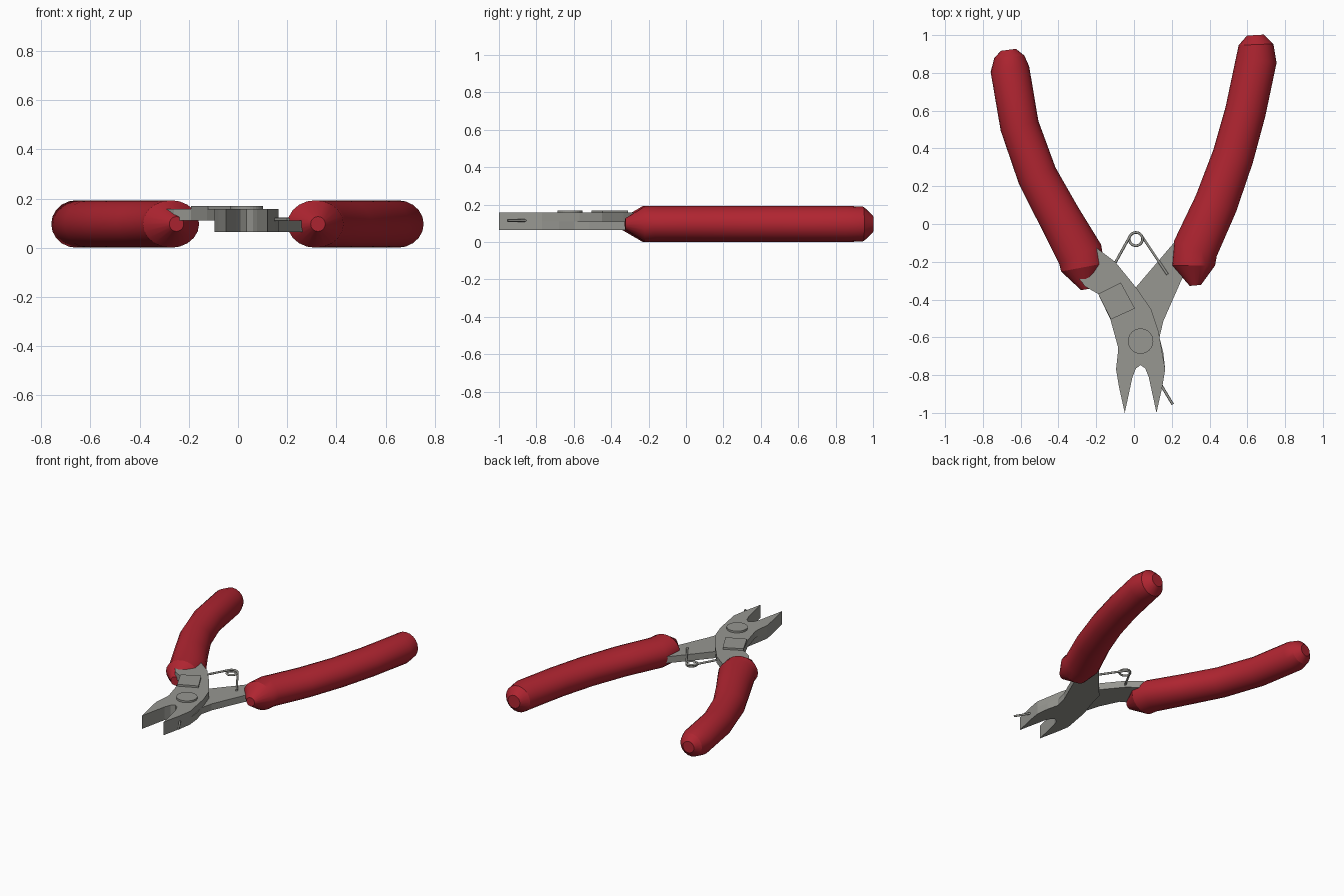
import bpy
import bmesh
import math
from mathutils import Vector

cube = bpy.data.objects.get("Cube")
if cube:
    bpy.data.objects.remove(cube)


def make_material(name, rgb):
    mat = bpy.data.materials.new(name)
    mat.use_nodes = True
    colour = (*rgb, 1)
    mat.diffuse_color = colour
    mat.node_tree.nodes["Principled BSDF"].inputs["Base Color"].default_value = colour
    return mat


RED = make_material("red_grip", (0.43, 0.018, 0.03))
STEEL = make_material("grey_steel", (0.31, 0.31, 0.285))


def add_object(name, bm, mat):
    bmesh.ops.recalc_face_normals(bm, faces=bm.faces)
    mesh = bpy.data.meshes.new(name)
    bm.to_mesh(mesh)
    bm.free()
    mesh.materials.append(mat)
    obj = bpy.data.objects.new(name, mesh)
    bpy.context.collection.objects.link(obj)
    return obj


def add_plate(name, outline, low, high):
    """Flat plate with a straight-sided outline."""
    bm = bmesh.new()
    face = bm.faces.new([bm.verts.new((x, y, low)) for x, y in outline])
    grown = bmesh.ops.extrude_face_region(bm, geom=[face])["geom"]
    verts = [v for v in grown if isinstance(v, bmesh.types.BMVert)]
    bmesh.ops.translate(bm, verts=verts, vec=(0, 0, high - low))
    return add_object(name, bm, STEEL)


def add_grip(name, stations, sides=20, half_height=0.0965):
    """Round section swept along (x, y, radius) stations and capped."""
    bm = bmesh.new()
    points = [Vector((x, y, 0)) for x, y, r in stations]
    rings = []
    for i, (x, y, r) in enumerate(stations):
        along = points[min(i + 1, len(points) - 1)] - points[max(i - 1, 0)]
        side = Vector((along.y, -along.x, 0)).normalized()
        ring = []
        for k in range(sides):
            a = math.tau * k / sides
            up = half_height + min(r, half_height) * math.sin(a)
            ring.append(bm.verts.new(points[i] + side * r * math.cos(a) + Vector((0, 0, up))))
        rings.append(ring)
    for a, b in zip(rings, rings[1:]):
        for k in range(sides):
            n = (k + 1) % sides
            bm.faces.new((a[k], a[n], b[n], b[k]))
    bm.faces.new(rings[0])
    bm.faces.new(rings[-1])
    obj = add_object(name, bm, RED)
    bpy.ops.object.select_all(action="DESELECT")
    obj.select_set(True)
    bpy.context.view_layer.objects.active = obj
    bpy.ops.object.shade_smooth_by_angle(angle=math.radians(28))
    return obj


def add_wire(name, path, radius=0.007):
    curve = bpy.data.curves.new(name, "CURVE")
    curve.dimensions = "3D"
    curve.bevel_depth = radius
    curve.bevel_resolution = 2
    curve.use_fill_caps = True
    spline = curve.splines.new("POLY")
    spline.points.add(len(path) - 1)
    for point, co in zip(spline.points, path):
        point.co = (*co, 1)
    curve.materials.append(STEEL)
    obj = bpy.data.objects.new(name, curve)
    bpy.context.collection.objects.link(obj)
    return obj


# Grips, from the rounded rear end to the tapered front
add_grip("right_grip", [
    (-.665, .922, .04), (-.66, .885, .08), (-.657, .82, .103), (-.606, .52, .103),
    (-.513, .257, .106), (-.397, .04, .112), (-.285, -.16, .122),
    (-.272, -.23, .116), (-.25, -.345, .03)])
add_grip("left_grip", [
    (.643, 1.0, .045), (.646, .95, .092), (.648, .87, .108), (.59, .595, .108),
    (.524, .357, .11), (.434, .108, .115), (.325, -.13, .12),
    (.315, -.22, .114), (.325, -.325, .03)])

# Levers: half-thickness arm and pivot, with a full-thickness jaw
PIVOT = 0.035
LOW, MID, HIGH = 0.064, 0.11, 0.157
jaw = [(.095, -.57), (.13, -.77), (.115, -.86), (.084, -1.0),
       (.043, -.81), (.025, -.765), (0, -.747)]
heel = [(-.07, -.735), (-.12, -.68)]
seat = [(0, -.735), (.07, -.735), (.12, -.68)]


def placed(points, side):
    return [(PIVOT + side * x, y) for x, y in points]


def add_lever(name, arm, side, plate_z, jaw_z):
    add_plate(name + "_lever", placed(jaw + heel, side) + arm, *plate_z)
    add_plate(name + "_jaw", placed(jaw[1:] + seat, side), *jaw_z)


add_lever("upper", [(-.085, -.65), (-.125, -.505), (-.19, -.37), (-.26, -.33),
                    (-.355, -.2), (-.26, -.08), (-.1, -.2), (.01, -.335), (.09, -.45)],
          1, (MID, HIGH), (LOW, MID))
add_lever("lower", [(.135, -.6), (.155, -.515), (.254, -.29), (.32, -.2),
                    (.245, -.06), (.01, -.335), (-.02, -.45)],
          -1, (LOW, MID), (MID, HIGH))

# Raised pad and rivet head
TOP = 0.17
add_plate("raised_pad", [(-.19, -.37), (-.07, -.31), (.005, -.447), (-.122, -.505)], HIGH, TOP)
rivet = [(PIVOT + .067 * math.cos(math.tau * k / 32), -.62 + .067 * math.sin(math.tau * k / 32))
         for k in range(32)]
add_plate("rivet_head", rivet, HIGH, TOP)

# Return spring: two legs joined by a coil
coil = []
for step in range(48):
    a = math.radians(150 - 10 * step)
    coil.append((.01 + .035 * math.cos(a), -.08 + .035 * math.sin(a), .13 - .0003 * step))
add_wire("return_spring", [(-.11, -.225, .13)] + coil + [(.177, -.267, .116)])

# Short wire beside the jaw
add_wire("jaw_wire", [(.13, -.83, .115), (.205, -.955, .115)])
